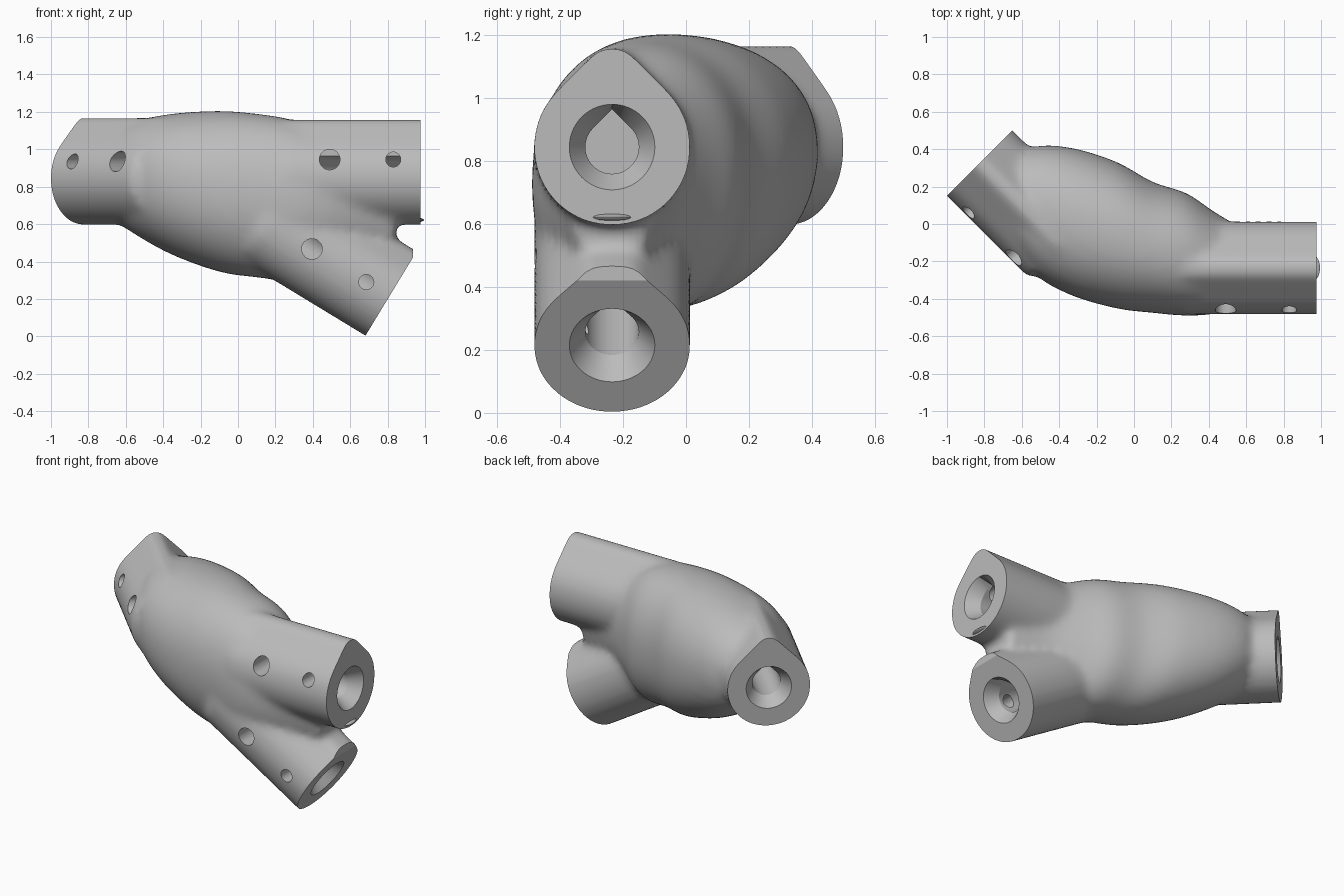
import bpy, bmesh
from math import cos, sin, pi, radians, copysign
from mathutils import Matrix, Vector

if "Cube" in bpy.data.objects:
    bpy.data.objects.remove(bpy.data.objects["Cube"], do_unlink=True)

grey = bpy.data.materials.new("matte grey plastic")
grey.use_nodes = True
colour = (0.5, 0.5, 0.5, 1)
grey.diffuse_color = colour
grey.node_tree.nodes["Principled BSDF"].inputs["Base Color"].default_value = colour


def make(name, bm, matrix):
    bmesh.ops.transform(bm, matrix=matrix, verts=bm.verts)
    bmesh.ops.recalc_face_normals(bm, faces=bm.faces)
    mesh = bpy.data.meshes.new(name)
    bm.to_mesh(mesh)
    bm.free()
    mesh.materials.append(grey)
    ob = bpy.data.objects.new(name, mesh)
    bpy.context.collection.objects.link(ob)
    return ob


def loft(name, rings, matrix=Matrix()):
    bm = bmesh.new()
    loops = [[bm.verts.new(p) for p in ring] for ring in rings]
    n = len(loops[0])
    for a, b in zip(loops, loops[1:]):
        for i in range(n):
            j = (i + 1) % n
            bm.faces.new((a[i], a[j], b[j], b[i]))
    bm.faces.new(loops[0])
    bm.faces.new(loops[-1])
    return make(name, bm, matrix)


def box(name, matrix):
    bm = bmesh.new()
    bmesh.ops.create_cube(bm, size=1.0)
    return make(name, bm, matrix)


def teardrop(r, cap, h, n=64):
    """Circle with a 45 degree roof, cut flat at the height cap."""
    ring = []
    for i in range(n):
        t = 2 * pi * i / n
        away = min(t, 2 * pi - t)
        d = r
        if away < pi / 4:
            d = min(r / cos(pi / 4 - away), max(r, cap / cos(away)))
        ring.append((d * sin(t), d * cos(t), h))
    return ring


def oval(x, y0, y1, z0, z1, n=64):
    power = 0.92
    ring = []
    for i in range(n):
        c, s = cos(2 * pi * i / n), sin(2 * pi * i / n)
        ring.append((x, (y0 + y1) / 2 + (y1 - y0) / 2 * copysign(abs(c) ** power, c),
                     (z0 + z1) / 2 + (z1 - z0) / 2 * copysign(abs(s) ** power, s)))
    return ring


def flowing(rows, steps=6):
    """Smooth in-between sections through the given ones."""
    ext = [rows[0]] + list(rows) + [rows[-1]]
    for p, q, r, s in zip(ext, ext[1:], ext[2:], ext[3:]):
        for k in range(steps):
            t = k / steps
            yield [b + t / 2 * (c - a + t * (2 * a - 5 * b + 4 * c - d + t * (3 * (b - c) + d - a)))
                   for a, b, c, d in zip(p, q, r, s)]
    yield rows[-1]


def frame(end, axis):
    """Local z runs out along the arm, local y is its upper side."""
    z = Vector(axis).normalized()
    x = Vector((0, 0, 1)).cross(z).normalized()
    m = Matrix((x, z.cross(x), z)).transposed().to_4x4()
    m.translation = end
    return m


# Each arm: end centre, outward direction, length, roof height, height of the screw holes
arms = {
    "straight": ((0.975, -0.235, 0.845), (1, 0, 0), 0.72, 0.315, 0.10),
    "lower": ((0.81, -0.235, 0.215), (0.856, 0, -0.52), 0.78, 0.28, 0.0),
    "angled": ((-0.825, 0.325, 0.845), (-1, 1, 0), 0.62, 0.323, 0.09),
}

# Swollen centre, bridging into the fork
body = loft("pipe_joint", [oval(*s) for s in flowing((
    (-0.72, 0.0, 0.32, 0.66, 1.08),
    (-0.55, -0.25, 0.41, 0.545, 1.15),
    (-0.35, -0.375, 0.41, 0.435, 1.19),
    (-0.10, -0.45, 0.335, 0.345, 1.205),
    (0.10, -0.475, 0.225, 0.315, 1.19),
    (0.28, -0.49, 0.165, 0.30, 1.16),
    (0.43, -0.48, 0.065, 0.35, 1.10),
    (0.60, -0.44, -0.03, 0.42, 1.0),
    (0.84, -0.36, -0.11, 0.46, 0.8)))])

sleeves, cutters = [], []
for name, (end, axis, length, cap, hole_up) in arms.items():
    m = frame(end, axis)
    # Outer sleeve, left long and trimmed flat later
    sleeves.append(loft(name + "_sleeve", [teardrop(0.249, cap, h) for h in (-length, 0.08)], m))
    cutters.append(box(name + "_trim", m @ Matrix.Translation((0, 0, 0.5))))
    # Countersunk socket
    cutters.append(loft(name + "_socket", [
        teardrop(0.085, 0.13, -0.62), teardrop(0.085, 0.13, -0.08),
        teardrop(0.136, 0, 0), teardrop(0.136, 0, 0.05)], m))
    # Screw holes on the front side
    side = 1 if m.col[0].y < 0 else -1
    for along, r in ((-0.145, 0.04), (-0.485, 0.055)):
        bm = bmesh.new()
        bmesh.ops.create_cone(bm, cap_ends=True, segments=32, radius1=r, radius2=r, depth=0.45)
        place = Matrix.Translation((side * 0.225, hole_up, along))
        cutters.append(make(name + "_screw_hole", bm, m @ place @ Matrix.Rotation(pi / 2, 4, 'Y')))

# Notch where the lower sleeve's ridge meets the straight sleeve
cutters.append(box("ridge_notch", Matrix.Translation((1.045, -0.235, 0.50))
                   @ Matrix.Diagonal((0.22, 0.6, 0.195, 1))))

# Fuse sleeves and body into one skin
bpy.ops.object.select_all(action='DESELECT')
bpy.context.view_layer.objects.active = body
for ob in sleeves + [body]:
    ob.select_set(True)
bpy.ops.object.join()
fuse = body.modifiers.new("fuse", 'REMESH')
fuse.mode = 'VOXEL'
fuse.voxel_size = 0.022
soften = body.modifiers.new("soften", 'SMOOTH')
soften.factor = 0.5
soften.iterations = 12
for mod in (fuse, soften):
    bpy.ops.object.modifier_apply(modifier=mod.name)

# Cut ends, sockets, holes and notch
for tool in cutters:
    tool.hide_render = True
    cut = body.modifiers.new(tool.name, 'BOOLEAN')
    cut.operation = 'DIFFERENCE'
    cut.solver = 'MANIFOLD'
    cut.object = tool
    bpy.ops.object.modifier_apply(modifier=cut.name)
    bpy.data.objects.remove(tool, do_unlink=True)

# Thin lip left under the straight sleeve
bm = bmesh.new()
bmesh.ops.create_uvsphere(bm, u_segments=24, v_segments=12, radius=1)
lip = make("fork_lip", bm, Matrix.Translation((0.92, -0.235, 0.622))
           @ Matrix.Diagonal((0.075, 0.09, 0.016, 1)))
lip.select_set(True)
bpy.ops.object.shade_smooth_by_angle(angle=radians(28))
